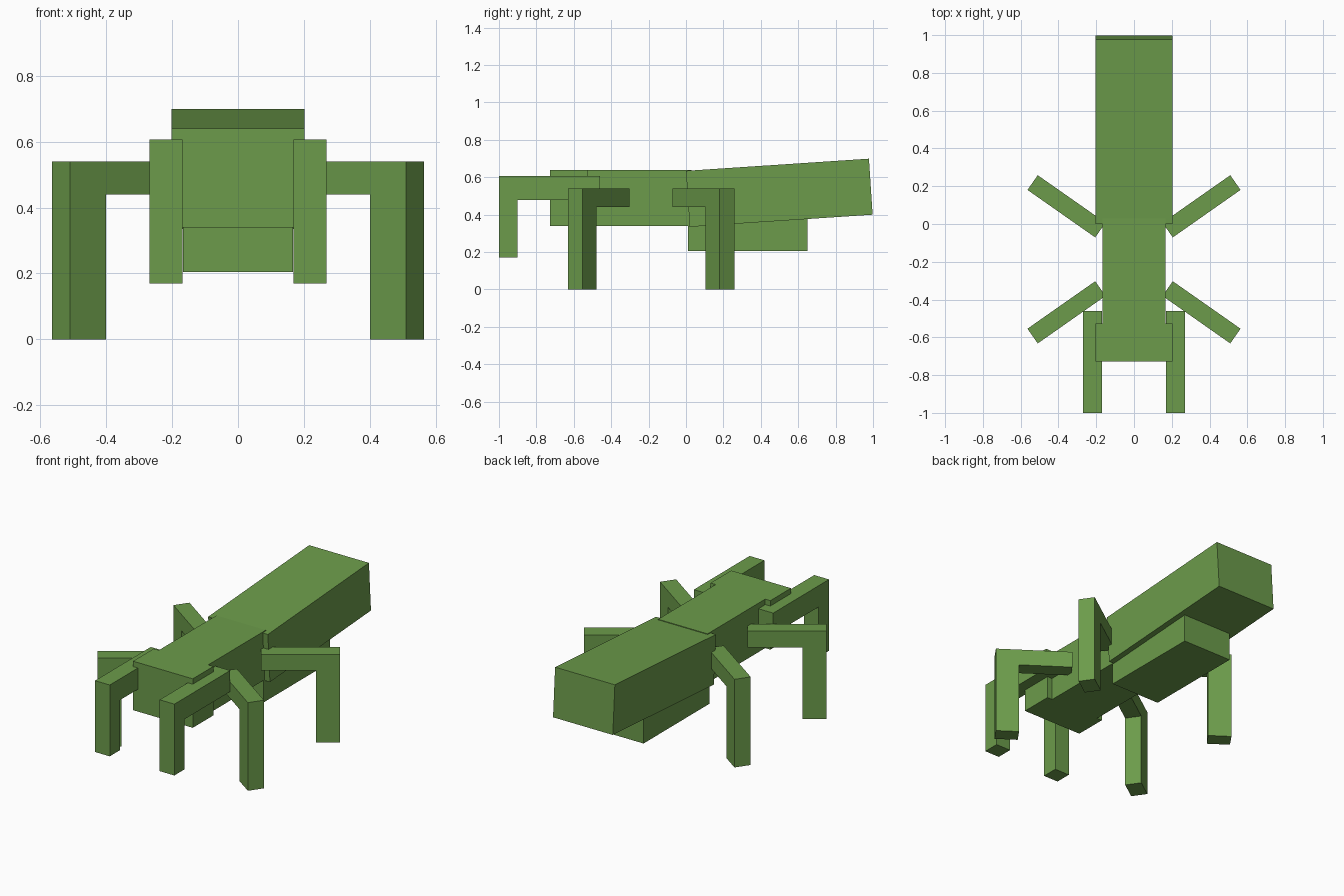
import bpy, bmesh
from math import radians
from mathutils import Matrix, Vector

cube = bpy.data.objects.get("Cube")
if cube:
    bpy.data.objects.remove(cube, do_unlink=True)

green = bpy.data.materials.new("leaf_green")
green.use_nodes = True
colour = (0.15, 0.33, 0.07, 1)
green.diffuse_color = colour
bsdf = green.node_tree.nodes["Principled BSDF"]
bsdf.inputs["Base Color"].default_value = colour
bsdf.inputs["Roughness"].default_value = 0.9


def add_object(name, bm):
    bmesh.ops.recalc_face_normals(bm, faces=bm.faces)
    mesh = bpy.data.meshes.new(name)
    bm.to_mesh(mesh)
    bm.free()
    mesh.materials.append(green)
    obj = bpy.data.objects.new(name, mesh)
    bpy.context.collection.objects.link(obj)
    return obj


def box(name, size, centre, pitch=0):
    bm = bmesh.new()
    bmesh.ops.create_cube(bm, size=1)
    matrix = (Matrix.Translation(centre) @ Matrix.Rotation(radians(pitch), 4, 'X')
              @ Matrix.Diagonal((*size, 1)))
    bm.transform(matrix)
    return add_object(name, bm)


def bent_limb(name, reach, top, bar, post, width, origin, turn, side):
    """L-shaped limb: a level bar along local x that ends in a post going down."""
    outline = [(0, top), (reach, top), (reach, 0), (reach - post, 0),
               (reach - post, top - bar), (0, top - bar)]
    bm = bmesh.new()
    face = bm.faces.new([bm.verts.new((x, -width / 2, z)) for x, z in outline])
    new = bmesh.ops.extrude_face_region(bm, geom=[face])["geom"]
    bmesh.ops.translate(bm, vec=(0, width, 0),
                        verts=[v for v in new if isinstance(v, bmesh.types.BMVert)])
    bm.transform(Matrix.Diagonal((side, 1, 1, 1)) @ Matrix.Translation(Vector(origin))
                 @ Matrix.Rotation(radians(turn), 4, 'Z'))
    return add_object(name, bm)


# Body
box("head", (0.405, 0.2, 0.3), (0, -0.627, 0.49))
box("thorax", (0.335, 0.557, 0.3), (0, -0.2485, 0.49))
box("abdomen", (0.405, 0.98, 0.3), (0, 0.499, 0.517), pitch=3.8)
box("belly", (0.335, 0.64, 0.3), (0, 0.33, 0.355))

# Mandibles and legs on both sides
for side, label in ((1, "left"), (-1, "right")):
    bent_limb(label + "_mandible", 0.54, 0.437, 0.13, 0.1, 0.1,
              (0.219, -0.46, 0.17), -90, side)
    bent_limb(label + "_front_leg", 0.438, 0.54, 0.1, 0.133, 0.095,
              (0.178, -0.342, 0), -35, side)
    bent_limb(label + "_back_leg", 0.438, 0.54, 0.1, 0.133, 0.095,
              (0.178, -0.032, 0), 35, side)
